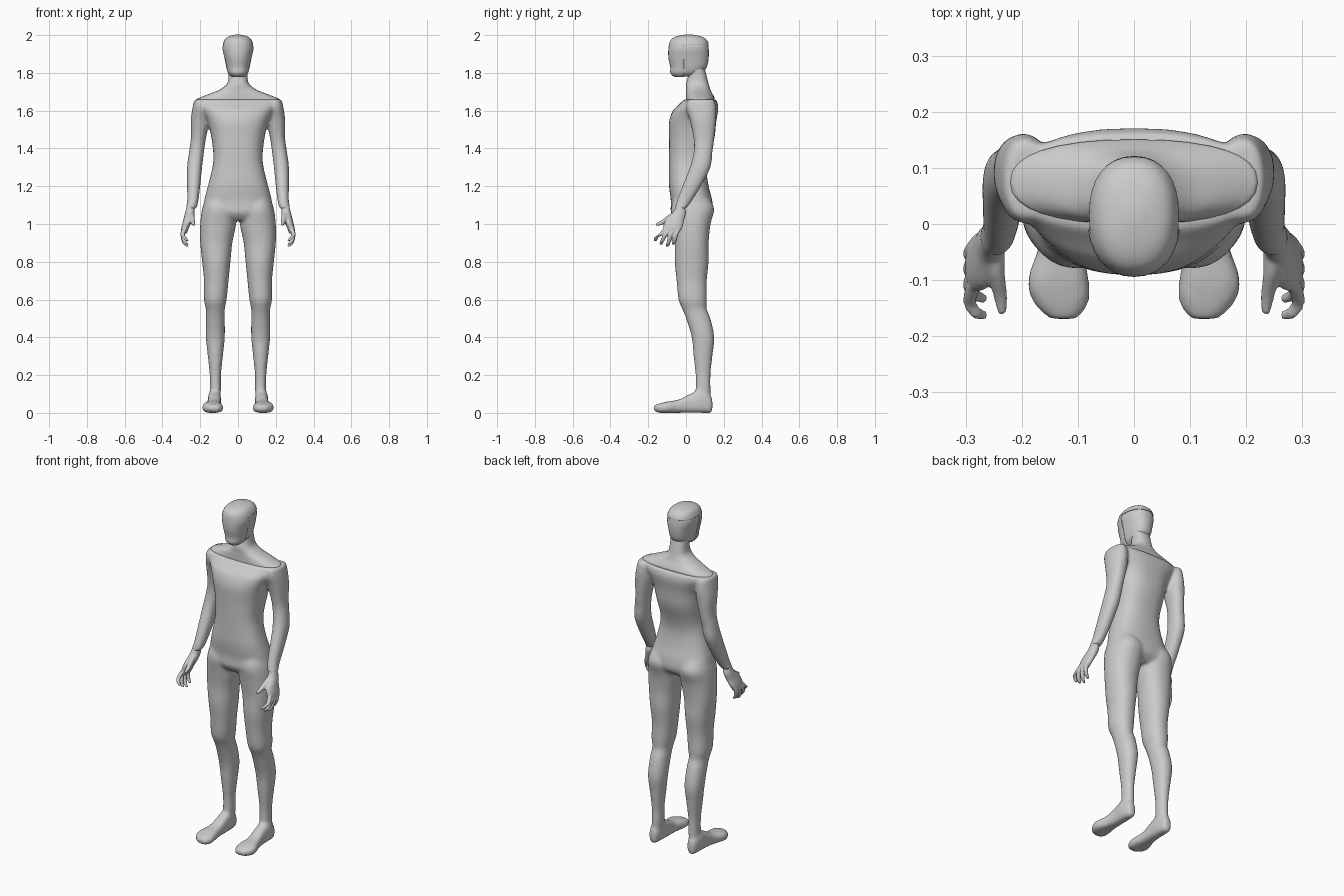
import bpy, bmesh, math

cube = bpy.data.objects.get("Cube")
if cube:
    bpy.data.objects.remove(cube)

grey = bpy.data.materials.new("mannequin grey")
grey.use_nodes = True
grey.diffuse_color = (0.6, 0.6, 0.6, 1)
grey.node_tree.nodes["Principled BSDF"].inputs["Base Color"].default_value = (0.6, 0.6, 0.6, 1)


def refine(rows, steps=4):
    """Catmull-Rom interpolation between the rows."""
    out = []
    for i in range(len(rows) - 1):
        a, b, c, d = rows[max(i - 1, 0)], rows[i], rows[i + 1], rows[min(i + 2, len(rows) - 1)]
        for s in range(steps):
            t = s / steps
            out.append([0.5 * (2 * q + (r - p) * t + (2 * p - 5 * q + 4 * r - u) * t * t
                               + (3 * q - p - 3 * r + u) * t ** 3)
                        for p, q, r, u in zip(a, b, c, d)])
    return out + [list(rows[-1])]


def loft(bm, rows, side=1, power=2.2, along="z", sides=32):
    """Closed loft of rounded sections; a row is (position, x0, x1, v0, v1)."""
    rings = []
    for pos, x0, x1, v0, v1 in refine(rows):
        ring = []
        for k in range(sides):
            a = math.tau * k / sides
            c, s = math.cos(a), math.sin(a)
            x = (x0 + x1) / 2 + (x1 - x0) / 2 * math.copysign(abs(c) ** (2 / power), c)
            v = (v0 + v1) / 2 + (v1 - v0) / 2 * math.copysign(abs(s) ** (2 / power), s)
            ring.append(bm.verts.new((side * x, v, pos) if along == "z" else (side * x, pos, v)))
        rings.append(ring)
    for lower, upper in zip(rings, rings[1:]):
        for k in range(sides):
            n = (k + 1) % sides
            bm.faces.new((lower[k], lower[n], upper[n], upper[k]))
    bm.faces.new(rings[0])
    bm.faces.new(rings[-1])


def centred(rows):
    """Rows (z, half width, y0, y1) centred on x = 0."""
    return [(z, -w, w, y0, y1) for z, w, y0, y1 in rows]


def finish(bm, name, voxel=0, smooth=0):
    """Turns the bmesh into an object, optionally fused into one skin."""
    bmesh.ops.recalc_face_normals(bm, faces=bm.faces)
    mesh = bpy.data.meshes.new(name)
    bm.to_mesh(mesh)
    bm.free()
    mesh.materials.append(grey)
    obj = bpy.data.objects.new(name, mesh)
    bpy.context.collection.objects.link(obj)
    bpy.ops.object.select_all(action="DESELECT")
    obj.select_set(True)
    bpy.context.view_layer.objects.active = obj
    bpy.ops.object.shade_smooth_by_angle(angle=math.radians(50))
    if voxel:
        fuse = obj.modifiers.new("fuse", "REMESH")
        fuse.mode = "VOXEL"
        fuse.voxel_size = voxel
        fuse.use_smooth_shade = True
        soften = obj.modifiers.new("soften", "SMOOTH")
        soften.factor = 0.5
        soften.iterations = smooth
    return obj


# Body: torso, arms, legs and feet fused into one skin
torso = centred([
    (1.66, 0.22, -0.01, 0.16), (1.63, 0.21, -0.04, 0.17), (1.6, 0.19, -0.07, 0.17),
    (1.54, 0.16, -0.09, 0.16), (1.45, 0.14, -0.09, 0.15), (1.35, 0.13, -0.09, 0.12),
    (1.28, 0.14, -0.09, 0.11), (1.2, 0.16, -0.09, 0.12), (1.12, 0.18, -0.08, 0.14),
    (1.06, 0.18, -0.08, 0.14), (1.02, 0.12, -0.05, 0.1)])
arm = [
    (1.66, 0.16, 0.23, 0.01, 0.15), (1.62, 0.15, 0.24, 0, 0.16), (1.55, 0.15, 0.25, 0.02, 0.16),
    (1.45, 0.17, 0.25, 0.04, 0.15), (1.38, 0.18, 0.26, 0.04, 0.14), (1.3, 0.19, 0.27, 0.02, 0.13),
    (1.2, 0.2, 0.27, -0.02, 0.08), (1.12, 0.21, 0.27, -0.05, 0.03), (1.08, 0.22, 0.28, -0.06, 0)]
leg = [
    (1.14, 0.03, 0.17, -0.06, 0.12), (1.08, 0.01, 0.19, -0.08, 0.15), (1.0, 0.01, 0.2, -0.07, 0.13),
    (0.9, 0.03, 0.2, -0.06, 0.12), (0.8, 0.04, 0.19, -0.06, 0.12), (0.7, 0.05, 0.18, -0.05, 0.11),
    (0.6, 0.06, 0.18, -0.04, 0.11), (0.55, 0.07, 0.17, -0.02, 0.11), (0.5, 0.07, 0.17, 0, 0.13),
    (0.4, 0.07, 0.17, 0.03, 0.15), (0.3, 0.08, 0.16, 0.04, 0.14), (0.2, 0.09, 0.15, 0.05, 0.13),
    (0.12, 0.09, 0.15, 0.05, 0.13), (0.05, 0.1, 0.15, 0.04, 0.13)]
foot = [
    (0.14, 0.11, 0.14, 0.02, 0.06), (0.13, 0.1, 0.15, 0, 0.09), (0.08, 0.09, 0.16, 0, 0.12),
    (0.02, 0.09, 0.16, 0, 0.1), (-0.04, 0.09, 0.17, 0, 0.07), (-0.1, 0.08, 0.19, 0, 0.06),
    (-0.14, 0.08, 0.18, 0, 0.05), (-0.17, 0.1, 0.15, 0.01, 0.04)]
bm = bmesh.new()
loft(bm, torso, power=2.5)
for side in (1, -1):
    loft(bm, arm, side)
    loft(bm, leg, side)
    loft(bm, foot, side, power=2.8, along="y")
finish(bm, "body", voxel=0.008, smooth=12)

# Shoulder yoke and neck, set just inside the rim of the body
bm = bmesh.new()
loft(bm, centred([
    (1.64, 0.22, 0, 0.15), (1.66, 0.22, 0, 0.15), (1.67, 0.2, 0, 0.15), (1.69, 0.15, 0, 0.14),
    (1.71, 0.1, 0, 0.13), (1.74, 0.06, 0, 0.12), (1.78, 0.05, 0.01, 0.11), (1.82, 0.05, 0.01, 0.1)]),
    power=2.4)
finish(bm, "shoulder_yoke")

# Head
head = centred([
    (2.0, 0.01, 0, 0.03), (1.99, 0.05, -0.05, 0.08), (1.97, 0.07, -0.08, 0.11),
    (1.93, 0.08, -0.09, 0.12), (1.88, 0.07, -0.09, 0.12), (1.83, 0.06, -0.08, 0.11),
    (1.8, 0.05, -0.08, 0.08), (1.78, 0.03, -0.06, 0.04)])
bm = bmesh.new()
loft(bm, head, power=2.3)
finish(bm, "head")

# Face mask: thin shell over the face and crown
bm = bmesh.new()
loft(bm, head, power=2.3)
for point, normal in (((0, 0, 1.95), (0, 0, 1)), ((0, -0.01, 0), (0, 1, 0))):
    bmesh.ops.bisect_plane(bm, geom=bm.verts[:] + bm.edges[:] + bm.faces[:],
                           plane_co=point, plane_no=normal)
bare = [f for f in bm.faces
        if f.calc_center_median().z < 1.95 and f.calc_center_median().y > -0.01]
bmesh.ops.delete(bm, geom=bare, context="FACES")
mask = finish(bm, "face_mask")
shell = mask.modifiers.new("shell", "SOLIDIFY")
shell.thickness = 0.003
shell.offset = 1

# Hands: palm, four curled fingers and a thumb
palm = [
    (1.1, 0.23, 0.27, -0.05, -0.01), (1.06, 0.23, 0.28, -0.07, 0), (1.02, 0.24, 0.29, -0.11, -0.01),
    (0.98, 0.26, 0.3, -0.12, -0.02), (0.95, 0.27, 0.3, -0.11, -0.04)]
thumb = [
    (-0.05, 0.23, 0.27, 1.03, 1.07), (-0.09, 0.23, 0.26, 1.01, 1.05),
    (-0.13, 0.226, 0.25, 0.994, 1.02), (-0.16, 0.228, 0.242, 0.99, 1.004)]
fingers = [(-0.105, -0.163, 0.91), (-0.083, -0.133, 0.89), (-0.06, -0.1, 0.88), (-0.038, -0.068, 0.89)]
for side, label in ((1, "left"), (-1, "right")):
    bm = bmesh.new()
    loft(bm, palm, side)
    loft(bm, thumb, side, along="y", sides=12)
    for base, tip, low in fingers:
        path = [(0.98, 0.283, base, 0.013), (0.945, 0.293, (base + tip) / 2, 0.012),
                (low + 0.02, 0.284, tip + 0.007, 0.011), (low, 0.267, tip, 0.008)]
        loft(bm, [(z, x - r, x + r, y - r, y + r) for z, x, y, r in path], side, sides=12)
    finish(bm, label + "_hand", voxel=0.004, smooth=3)
